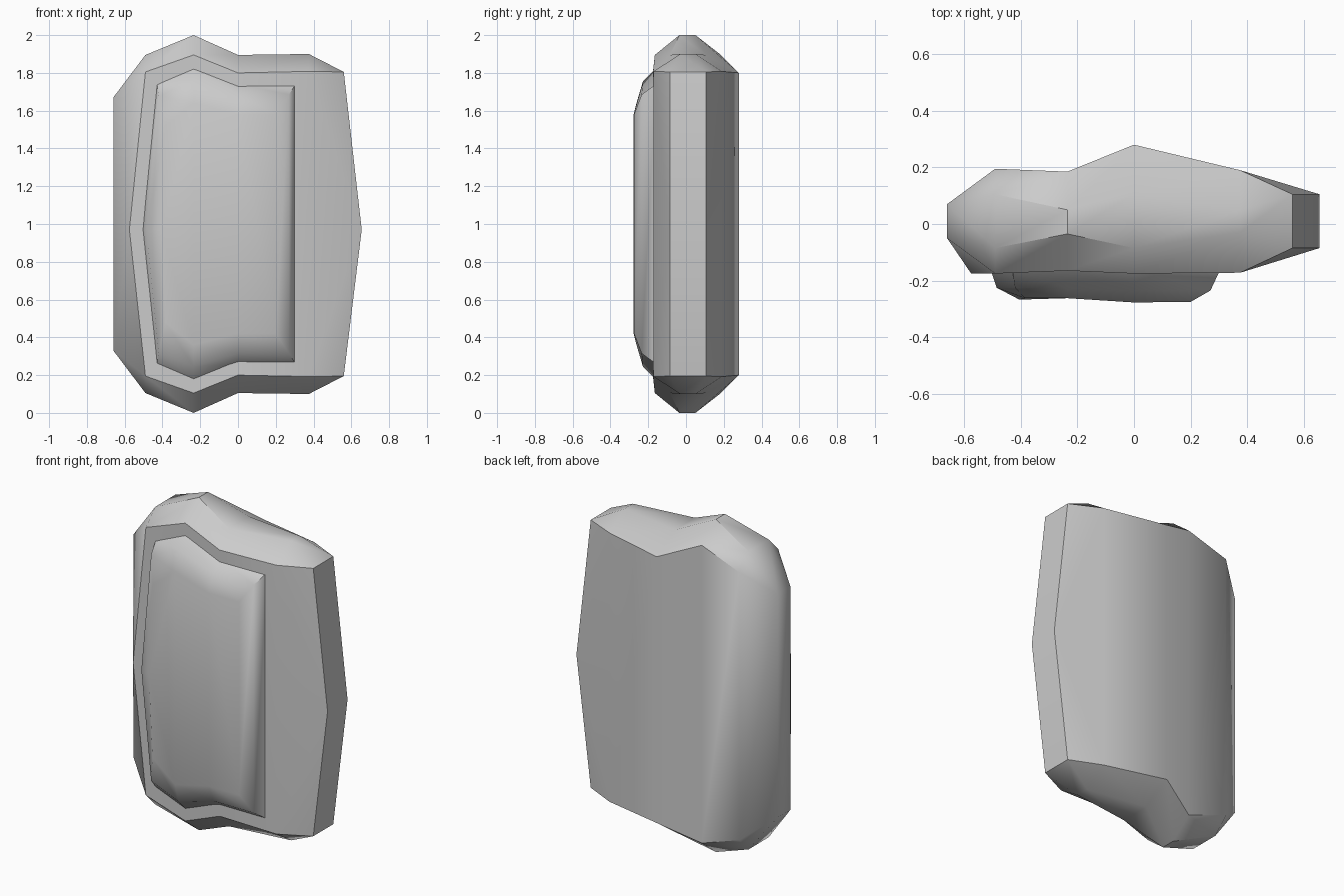
import bpy, bmesh, math

if "Cube" in bpy.data.objects:
    bpy.data.objects.remove(bpy.data.objects["Cube"])

MID = 0.97


def flip(p):
    return (p[0], p[1], 2.0 - p[2])


def finish(name, faces, angle):
    # weld a list of coordinate faces into one shaded object
    bm = bmesh.new()
    for f in faces:
        bm.faces.new([bm.verts.new(p) for p in f])
    bmesh.ops.remove_doubles(bm, verts=bm.verts, dist=0.0005)
    bmesh.ops.recalc_face_normals(bm, faces=bm.faces)
    mesh = bpy.data.meshes.new(name)
    bm.to_mesh(mesh)
    bm.free()
    ob = bpy.data.objects.new(name, mesh)
    bpy.context.collection.objects.link(ob)
    bpy.context.view_layer.objects.active = ob
    ob.select_set(True)
    bpy.ops.object.shade_smooth_by_angle(angle=math.radians(angle))
    ob.select_set(False)


# Slab: x, front y, front ridge y, back ridge y, back y, shoulder z, ridge z
cols = [(-0.49, -0.175, -0.085, 0.105, 0.195, 1.805, 1.895),
        (-0.235, -0.165, -0.035, 0.05, 0.185, 1.895, 2.0),
        (0.0, -0.175, -0.085, 0.105, 0.28, 1.80, 1.895),
        (0.375, -0.172, -0.03, 0.05, 0.19, 1.808, 1.90)]
tops = [[(x, yf, zs), (x, rf, zr), (x, rb, zr), (x, yb, zs)]
        for x, yf, rf, rb, yb, zs, zr in cols]
faces = []


def both(*pts):
    # a face and its copy at the other end
    faces.append(list(pts))
    faces.append([flip(p) for p in pts])


for i, (a, b) in enumerate(zip(tops, tops[1:])):
    for k in range(3):
        both(a[k], b[k], b[k + 1], a[k + 1])
    for k in (0, 3):
        if i or k:
            faces.append([a[k], b[k], flip(b[k]), flip(a[k])])

# Left end with the bent front edge
L = tops[0]
lf, lb, lm = (-0.66, -0.05, 1.67), (-0.66, 0.07, 1.67), (-0.575, -0.175, MID)
both(L[0], L[1], lf)
both(L[1], L[2], lb, lf)
both(L[2], L[3], lb)
both(L[0], lf, lm)
both_mid = [lf, flip(lf), lm]
faces.append(both_mid)
faces.append([lf, lb, flip(lb), flip(lf)])
faces.append([lb, L[3], flip(L[3]), flip(lb)])
faces.append([L[0], tops[1][0], flip(tops[1][0]), flip(L[0]), lm])

# Right end, pointed at mid height
R = tops[-1]
rf, rb = (0.56, -0.085, 1.805), (0.56, 0.105, 1.805)
mf, mb = (0.655, -0.085, MID), (0.655, 0.105, MID)
both(R[0], R[1], rf)
both(R[1], R[2], rb, rf)
both(R[2], R[3], rb)
for s, r, m in ((R[0], rf, mf), (R[3], rb, mb)):
    faces.append([s, r, m])
    faces.append([flip(s), flip(r), m])
    faces.append([s, flip(s), m])
faces.append([rf, rb, mb, mf])
faces.append([flip(rf), flip(rb), mb, mf])

# Mid points are shared: snap the mirrored left mid back to one position
faces = [[lm if p == flip(lm) else p for p in f] for f in faces]
finish("slab_body", faces, 40)


# Raised front panel: rings of upper half points plus left mid x and y
rings = [([(-0.43, -0.16, 1.75), (-0.235, -0.16, 1.825), (0, -0.16, 1.74),
           (0.305, -0.16, 1.74)], (-0.507, -0.16, MID)),
         ([(-0.42, -0.225, 1.68), (-0.235, -0.228, 1.755), (0, -0.235, 1.685),
           (0.27, -0.235, 1.685)], (-0.485, -0.225, MID)),
         ([(-0.385, -0.262, 1.52), (-0.235, -0.262, 1.64), (0, -0.277, 1.58),
           (0.2, -0.275, 1.58)], (-0.405, -0.267, MID))]
loops = [up + [flip(p) for p in reversed(up)] + [m] for up, m in rings]
faces = []
for a, b in zip(loops, loops[1:]):
    for i in range(9):
        j = (i + 1) % 9
        faces.append([a[i], a[j], b[j], b[i]])
for q in (loops[0], loops[2]):
    faces.append([q[0], q[1], q[6], q[7], q[8]])
    faces.append([q[1], q[2], q[5], q[6]])
    faces.append([q[2], q[3], q[4], q[5]])
finish("front_panel", faces, 42)
